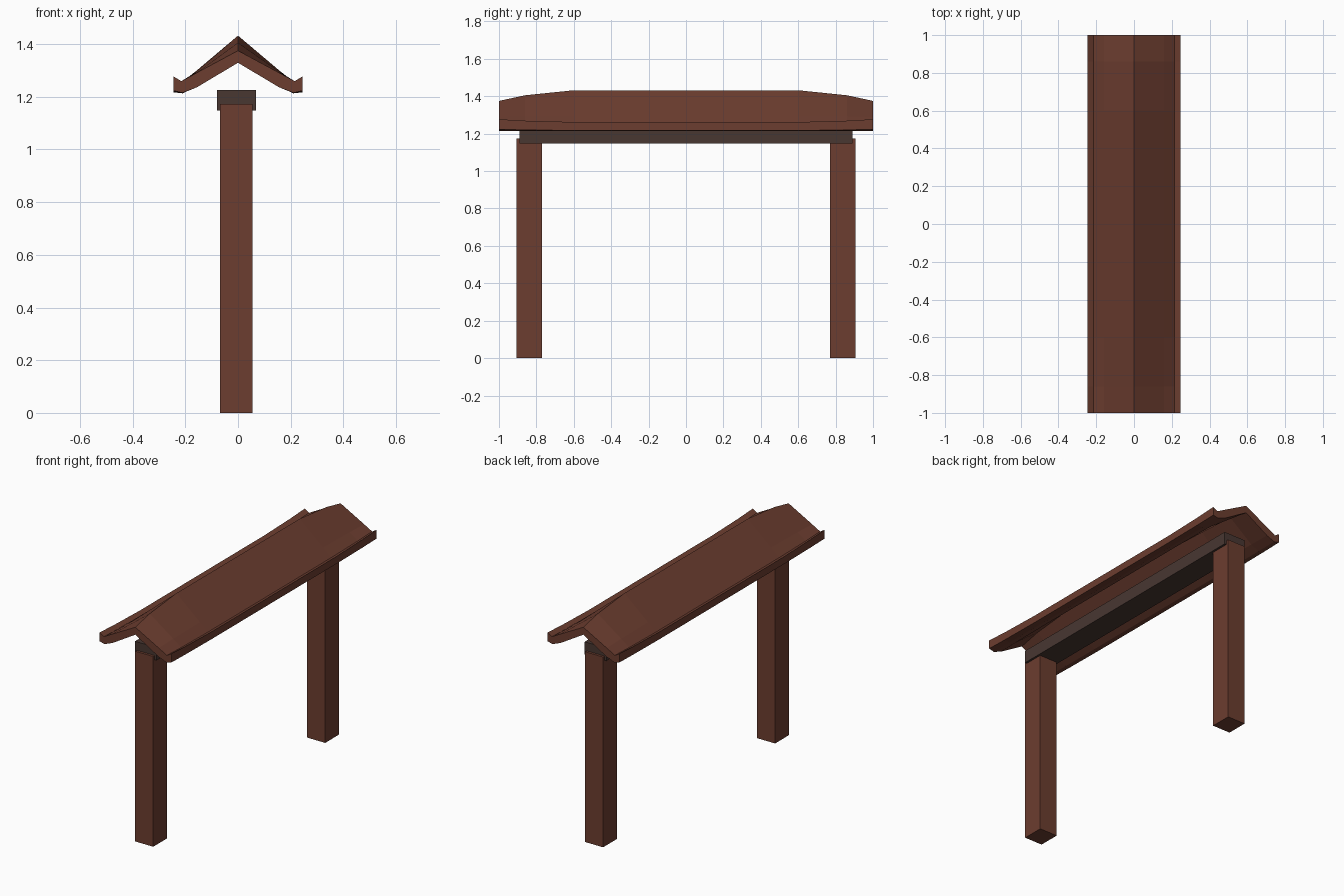
import bpy
import bmesh

if "Cube" in bpy.data.objects:
    bpy.data.objects.remove(bpy.data.objects["Cube"], do_unlink=True)


def material(name, rgb):
    mat = bpy.data.materials.new(name)
    mat.use_nodes = True
    mat.diffuse_color = (*rgb, 1)
    mat.node_tree.nodes["Principled BSDF"].inputs["Base Color"].default_value = (*rgb, 1)
    return mat


def finish(name, bm, mat):
    bmesh.ops.recalc_face_normals(bm, faces=bm.faces)
    mesh = bpy.data.meshes.new(name)
    bm.to_mesh(mesh)
    bm.free()
    mesh.materials.append(mat)
    obj = bpy.data.objects.new(name, mesh)
    bpy.context.collection.objects.link(obj)
    return obj


def box(name, low, high, mat):
    bm = bmesh.new()
    bmesh.ops.create_cube(bm, size=1)
    for v in bm.verts:
        v.co = [(a + b) / 2 + c * (b - a) for a, b, c in zip(low, high, v.co)]
    return finish(name, bm, mat)


red_wood = material("reddish brown wood", (0.15, 0.047, 0.029))
dark_wood = material("dark brown wood", (0.065, 0.038, 0.031))

# Two square posts carrying a long beam
for name, y in (("front_post", -0.838), ("back_post", 0.838)):
    box(name, (-0.068, y - 0.067, 0), (0.055, y + 0.067, 1.173), red_wood)
box("beam", (-0.08, -0.89, 1.147), (0.068, 0.89, 1.225), dark_wood)


# Half cross-section of the roof: (x, height at mid span, height at the ends)
TOP = [(0, 1.432, 1.375), (0.16, 1.297, 1.289),
       (0.215, 1.25, 1.259), (0.245, 1.262, 1.277)]
UNDER = [(0.245, 1.217, 1.223), (0.21, 1.213, 1.215),
         (0.156, 1.24, 1.236), (0, 1.385, 1.329)]


def roof_section(bend):
    """Closed outline, mirrored about the ridge."""
    right = [(x, mid + (end - mid) * bend) for x, mid, end in TOP + UNDER]
    left = [(-x, z) for x, z in reversed(right[1:-1])]
    return right + left


# Gabled roof lofted along the span, with the ridge dropping towards both ends
half_span = [(0.6, 0), (0.86, 0.47), (1, 1)]
stations = [(-y, b) for y, b in reversed(half_span)] + half_span
bm = bmesh.new()
rings = [[bm.verts.new((x, y, z)) for x, z in roof_section(b)] for y, b in stations]
n = len(rings[0])
for a, b in zip(rings, rings[1:]):
    for i in range(n):
        j = (i + 1) % n
        bm.faces.new((a[i], a[j], b[j], b[i]))
# End caps made of matching strips between top and underside
top_count = len(TOP)
for ring in (rings[0], rings[-1]):
    for i in range(top_count - 1):
        k = 2 * top_count - 1 - i
        bm.faces.new((ring[i], ring[i + 1], ring[k - 1], ring[k]))
        bm.faces.new((ring[-i % n], ring[-i - 1], ring[(2 * top_count - 1 + i + 1)],
                      ring[2 * top_count - 1 + i]))
finish("roof", bm, red_wood)
